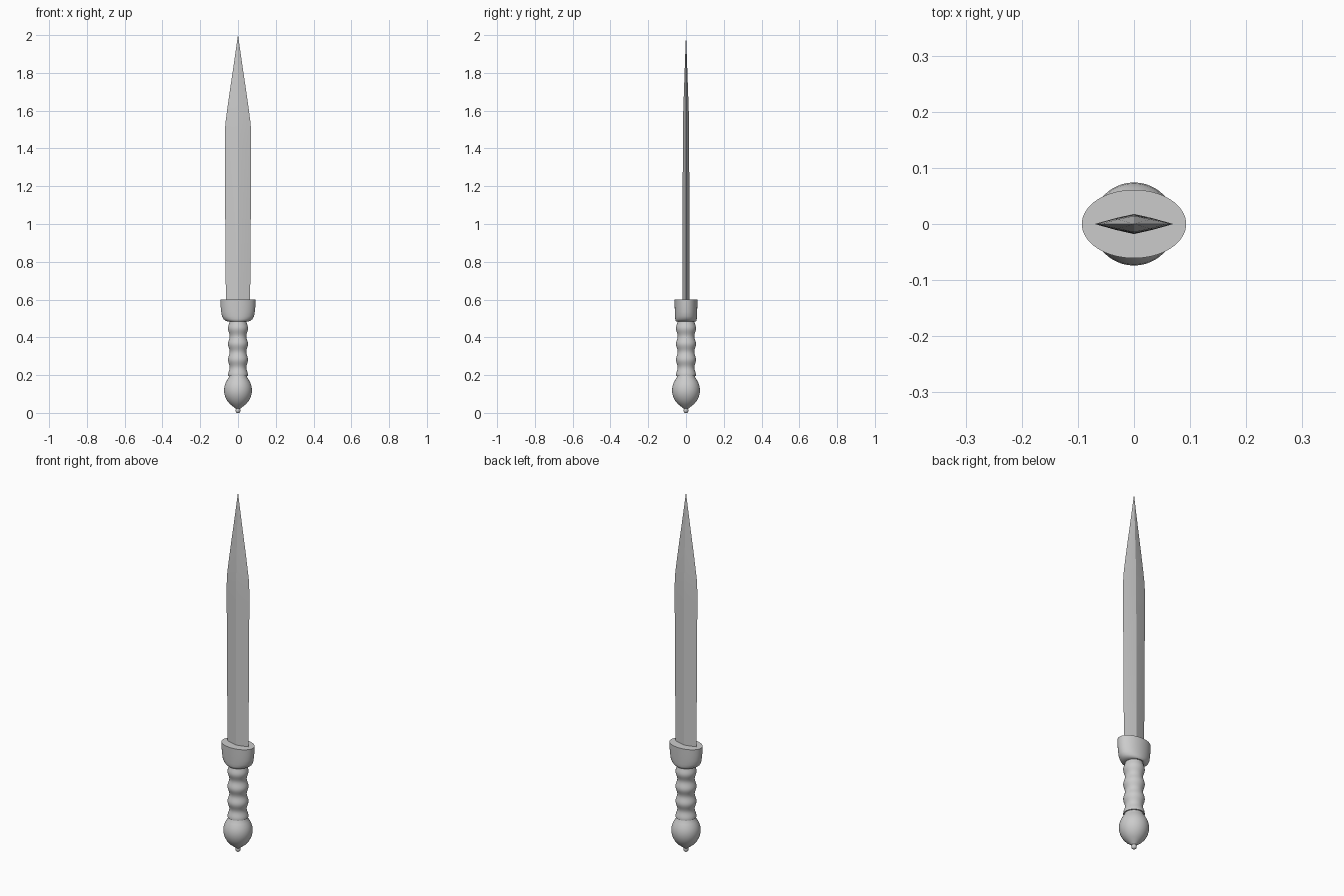
import bpy, bmesh, math

if "Cube" in bpy.data.objects:
    bpy.data.objects.remove(bpy.data.objects["Cube"])


def skin(name, rings, angle):
    """Join equal-length rings of points into a capped, shaded mesh."""
    bm = bmesh.new()
    loops = [[bm.verts.new(p) for p in ring] for ring in rings]
    n = len(loops[0])
    for a, b in zip(loops, loops[1:]):
        for i in range(n):
            j = (i + 1) % n
            bm.faces.new((a[i], a[j], b[j], b[i]))
    bm.faces.new(loops[0][::-1])
    bm.faces.new(loops[-1])
    bmesh.ops.recalc_face_normals(bm, faces=bm.faces)
    mesh = bpy.data.meshes.new(name)
    bm.to_mesh(mesh)
    bm.free()
    obj = bpy.data.objects.new(name, mesh)
    bpy.context.collection.objects.link(obj)
    bpy.ops.object.select_all(action='DESELECT')
    bpy.context.view_layer.objects.active = obj
    obj.select_set(True)
    bpy.ops.object.shade_smooth_by_angle(angle=math.radians(angle))
    return obj


def oval(rx, ry, z, n=48):
    return [(rx * math.cos(2 * math.pi * i / n), ry * math.sin(2 * math.pi * i / n), z)
            for i in range(n)]


# Pommel: onion-shaped bulb
bulb = [(0.012, 0.022), (0.024, 0.032), (0.042, 0.046), (0.057, 0.064), (0.068, 0.085),
        (0.073, 0.105), (0.074, 0.122), (0.072, 0.14), (0.066, 0.158), (0.057, 0.175),
        (0.049, 0.188), (0.045, 0.2)]
skin("pommel", [oval(r, r, z) for r, z in bulb], 35)

# Small rivet nub under the pommel
nub = [(0.006, 0.0), (0.011, 0.004), (0.013, 0.011), (0.012, 0.018), (0.01, 0.028)]
skin("pommel_nub", [oval(r, r, z, 24) for r, z in nub], 40)

# Grip with finger swells
grip = []
for i in range(49):
    z = 0.195 + 0.295 * i / 48
    r = 0.0485 - 0.0045 * math.cos(2 * math.pi * (z - 0.24) / 0.083)
    grip.append(oval(r, r, z))
skin("grip", grip, 40)

# Oval guard, rounded underneath and flat on top
guard = [(0.052, 0.05, 0.483), (0.066, 0.055, 0.488), (0.077, 0.057, 0.497),
         (0.085, 0.058, 0.512), (0.089, 0.059, 0.535), (0.092, 0.06, 0.565),
         (0.093, 0.061, 0.6)]
skin("guard", [oval(*g, n=64) for g in guard], 35)

# Double-edged blade with a central ridge: half width, half thickness, height
stations = [(0.064, 0.018, 0.59), (0.066, 0.018, 0.8), (0.068, 0.0175, 1.1),
            (0.07, 0.017, 1.4), (0.0695, 0.0165, 1.48), (0.067, 0.016, 1.53),
            (0.058, 0.0145, 1.6), (0.044, 0.011, 1.7), (0.029, 0.0075, 1.8),
            (0.0145, 0.004, 1.9), (0.0004, 0.0003, 2.0)]
section = [(1, 0), (0.5, 0.58), (0, 1), (-0.5, 0.58), (-1, 0), (-0.5, -0.58), (0, -1), (0.5, -0.58)]
skin("blade", [[(w * x, t * y, z) for x, y in section] for w, t, z in stations], 15)
